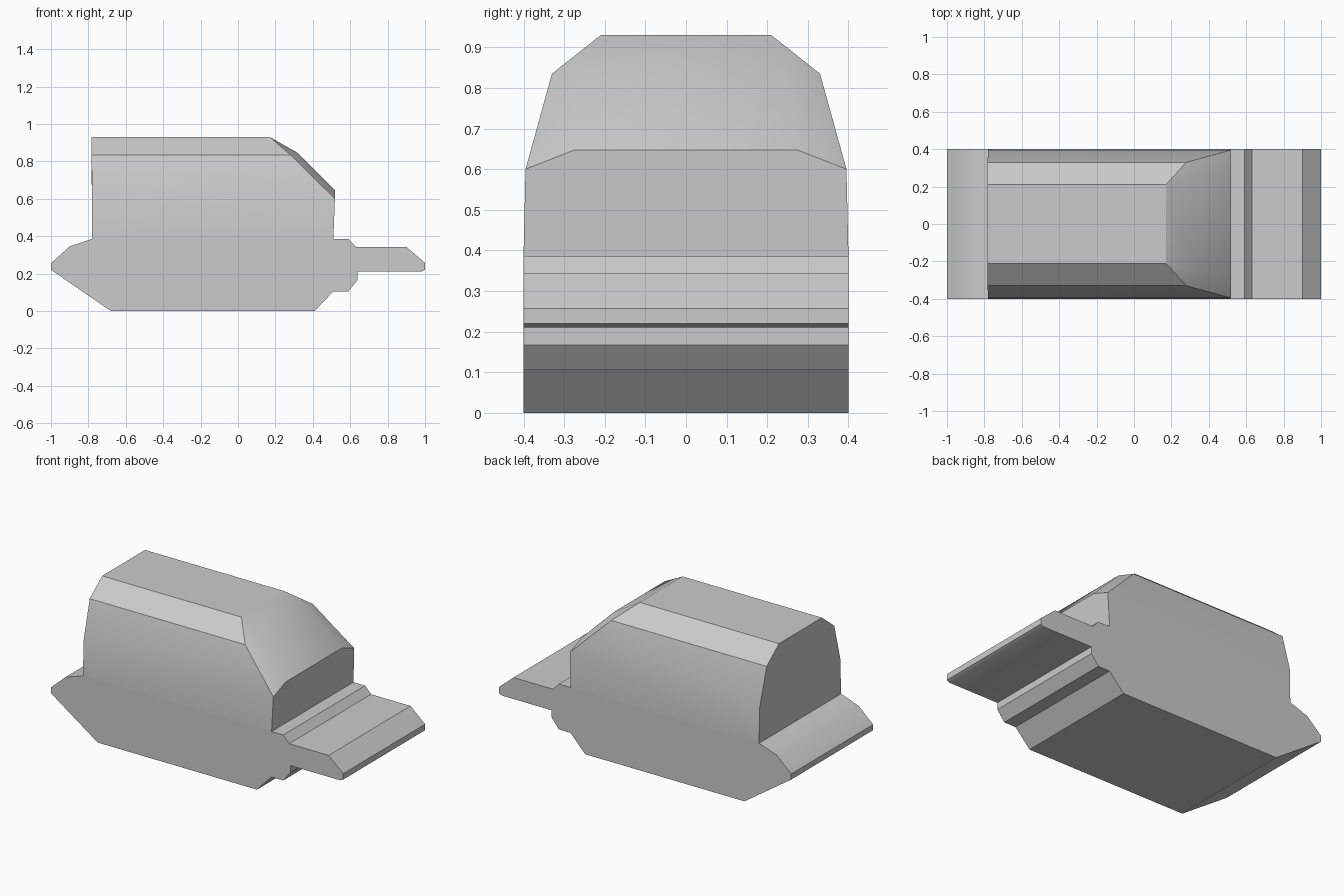
import bpy
import bmesh
import math

cube = bpy.data.objects.get("Cube")
if cube:
    bpy.data.objects.remove(cube, do_unlink=True)

# Single plain grey material
GREY = (0.6, 0.6, 0.6, 1.0)
grey = bpy.data.materials.new("plain_grey")
grey.use_nodes = True
grey.diffuse_color = GREY
grey.node_tree.nodes["Principled BSDF"].inputs["Base Color"].default_value = GREY


def finish(name, bm):
    bmesh.ops.recalc_face_normals(bm, faces=bm.faces[:])
    mesh = bpy.data.meshes.new(name)
    bm.to_mesh(mesh)
    bm.free()
    mesh.materials.append(grey)
    obj = bpy.data.objects.new(name, mesh)
    bpy.context.collection.objects.link(obj)
    bpy.ops.object.select_all(action="DESELECT")
    obj.select_set(True)
    bpy.context.view_layer.objects.active = obj
    bpy.ops.object.shade_smooth_by_angle(angle=math.radians(29))
    return obj


# Base: side profile (x, z) extruded across the full width
HALF_WIDTH = 0.4
DECK = 0.386
profile = [
    (-1, 0.255), (-0.9, 0.345), (-0.78, DECK), (0.51, DECK), (0.59, DECK),
    (0.63, 0.343), (0.9, 0.343), (1, 0.257), (1, 0.22), (0.98, 0.21),
    (0.64, 0.21), (0.64, 0.167), (0.59, 0.105), (0.51, 0.105),
    (0.41, 0), (-0.68, 0), (-1, 0.22),
]
bm = bmesh.new()
side = bm.faces.new([bm.verts.new((x, -HALF_WIDTH, z)) for x, z in profile])
extruded = bmesh.ops.extrude_face_region(bm, geom=[side], use_keep_orig=True)
moved = [v for v in extruded["geom"] if isinstance(v, bmesh.types.BMVert)]
bmesh.ops.translate(bm, verts=moved, vec=(0, 2 * HALF_WIDTH, 0))
finish("base", bm)

# Upper housing: named points on the +y half, mirrored to -y
points = {
    "back_foot": (-0.78, 0.4, DECK),
    "back_waist": (-0.78, 0.395, 0.6),
    "back_shoulder": (-0.783, 0.33, 0.835),
    "back_roof": (-0.783, 0.21, 0.93),
    "nose_foot": (0.51, 0.4, DECK),
    "nose_waist": (0.518, 0.395, 0.6),
    "nose_shoulder": (0.28, 0.33, 0.835),
    "nose_roof": (0.17, 0.21, 0.93),
    "brow": (0.32, 0.25, 0.845),
    "sill": (0.518, 0.275, 0.647),
}
bm = bmesh.new()
halves = [{k: bm.verts.new((x, s * y, z)) for k, (x, y, z) in points.items()}
          for s in (1, -1)]

# Side walls, chamfers and rounded front corners
panels = [
    ("back_foot", "nose_foot", "nose_waist", "back_waist"),
    ("back_waist", "nose_waist", "nose_shoulder", "back_shoulder"),
    ("back_shoulder", "nose_shoulder", "nose_roof", "back_roof"),
    ("nose_roof", "nose_shoulder", "brow"),
    ("nose_shoulder", "nose_waist", "sill", "brow"),
]
for half in halves:
    for panel in panels:
        bm.faces.new([half[k] for k in panel])

# Roof, sloped front, nose and back wall span both halves
spans = [
    ("back_roof", "nose_roof"),
    ("nose_roof", "brow"),
    ("brow", "sill"),
    ("sill", "nose_waist", "nose_foot"),
    ("back_roof", "back_shoulder", "back_waist", "back_foot"),
]
left, right = halves
for span in spans:
    bm.faces.new([left[k] for k in span] + [right[k] for k in reversed(span)])
finish("upper_housing", bm)
